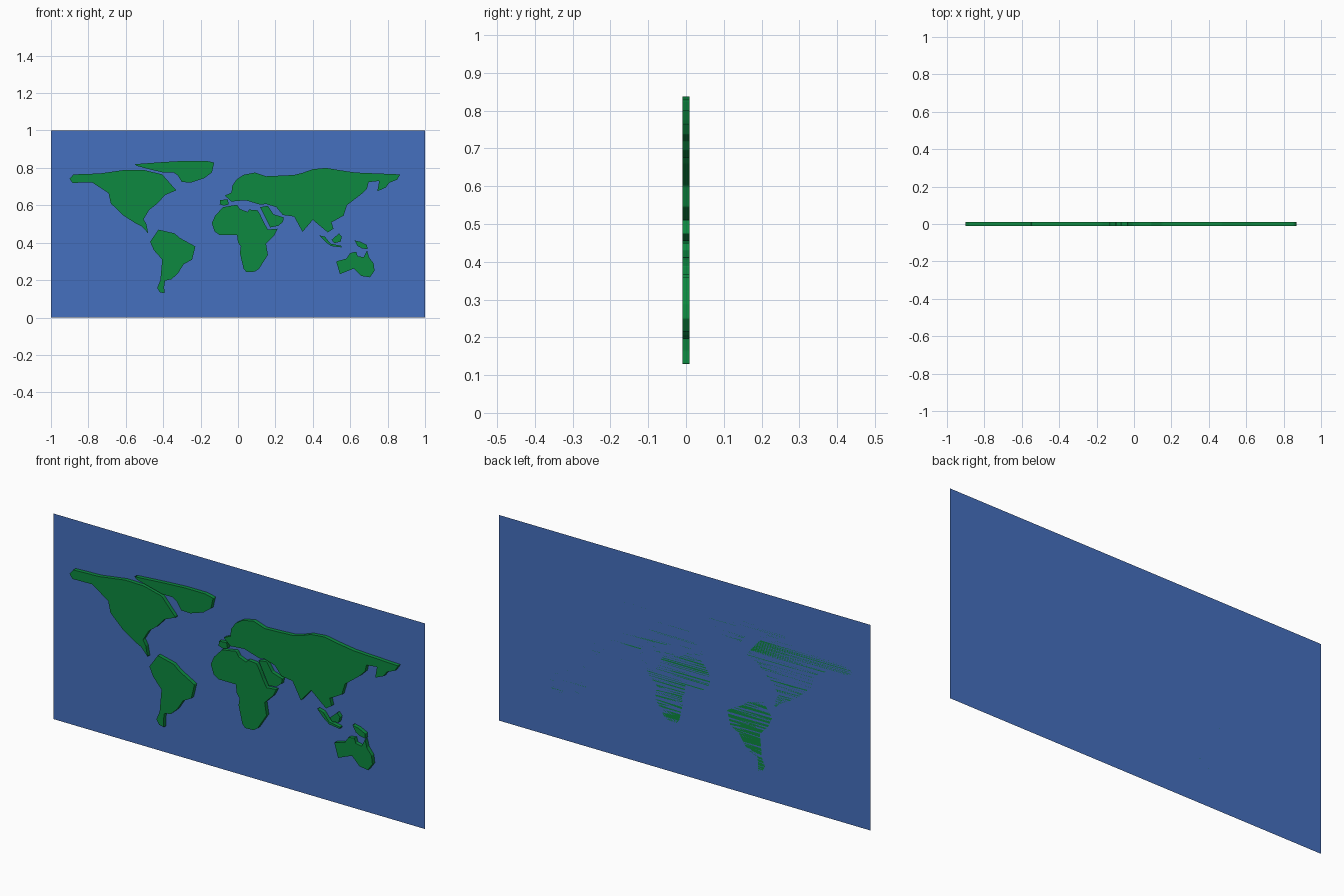
import bpy
from math import pi
from mathutils import Vector

HALF = 0.0095  # half thickness of the land pieces


def material(name, color):
    m = bpy.data.materials.new(name)
    m.diffuse_color = (*color, 1)
    return m


blue = material("ocean_blue", (0.06, 0.16, 0.52))
green = material("land_green", (0.004, 0.25, 0.05))


def land(name, *outlines):
    """Closed straight-sided curves, filled and extruded, standing upright."""
    cu = bpy.data.curves.new(name, 'CURVE')
    cu.dimensions = '2D'
    cu.fill_mode = 'BOTH'
    cu.extrude = HALF
    cu.resolution_u = 12
    for pts in outlines:
        pts = [Vector((x / 1000, z / 1000, 0)) for x, z in pts]
        sp = cu.splines.new('BEZIER')
        sp.bezier_points.add(len(pts) - 1)
        sp.use_cyclic_u = True
        for i, bp in enumerate(sp.bezier_points):
            p = pts[i]
            bp.handle_left_type = bp.handle_right_type = 'FREE'
            bp.co = p
            bp.handle_left = p.lerp(pts[i - 1], 1 / 3)
            bp.handle_right = p.lerp(pts[(i + 1) % len(pts)], 1 / 3)
    cu.materials.append(green)
    ob = bpy.data.objects.new(name, cu)
    ob.rotation_euler = (pi / 2, 0, 0)
    bpy.context.collection.objects.link(ob)
    return ob


# ocean sheet, flush with the back of the land
me = bpy.data.meshes.new("ocean_panel")
me.from_pydata([(-1, HALF, 0), (1, HALF, 0), (1, HALF, 1), (-1, HALF, 1)], [], [(0, 1, 2, 3)])
me.materials.append(blue)
bpy.context.collection.objects.link(bpy.data.objects.new("ocean_panel", me))

# Americas
land("north_america", [
    (-900, 742), (-880, 765), (-740, 770), (-600, 790), (-500, 788), (-405, 765),
    (-330, 680), (-390, 655), (-430, 610), (-475, 575), (-505, 525), (-490, 500),
    (-480, 450), (-515, 488), (-550, 505), (-612, 545), (-680, 610), (-692, 665),
    (-780, 722), (-885, 720)])
land("arctic_island", [
    (-550, 820), (-400, 831), (-280, 838), (-170, 838), (-127, 828), (-140, 775),
    (-180, 745), (-250, 722), (-300, 724), (-322, 760), (-345, 775), (-400, 775),
    (-470, 792), (-540, 810)])
land("south_america", [
    (-425, 470), (-340, 450), (-310, 425), (-228, 380), (-245, 310), (-290, 285),
    (-322, 235), (-355, 205), (-390, 197), (-395, 165), (-393, 130), (-418, 135),
    (-432, 158), (-415, 200), (-405, 310), (-450, 360), (-470, 405)])

# Africa and Arabia
land("africa", [
    (-80, 590), (-5, 603), (10, 580), (50, 565), (60, 577), (105, 573), (120, 548),
    (140, 505), (160, 470), (212, 475), (195, 440), (150, 395), (160, 335), (112, 260),
    (90, 245), (45, 243), (30, 260), (10, 345), (15, 380), (0, 400), (-5, 442),
    (-100, 442), (-125, 460), (-140, 505), (-122, 545)])
land("arabia", [
    (118, 590), (160, 597), (190, 552), (245, 535), (240, 510), (215, 490), (172, 482),
    (140, 545)])

# Europe and Asia
land("eurasia", [
    (-70, 652), (-35, 668), (-30, 705), (-8, 738), (30, 763), (90, 775), (150, 755),
    (300, 762), (350, 775), (400, 793), (470, 800), (540, 788), (630, 775), (868, 765),
    (850, 737), (808, 720), (790, 695), (745, 675), (755, 730), (698, 724), (690, 690),
    (660, 660), (582, 600), (565, 545), (520, 520), (500, 510), (510, 475), (480, 455),
    (400, 522), (345, 458), (300, 540), (240, 548), (205, 590), (150, 607), (120, 603),
    (40, 627), (-35, 620)])
land("iberia", [
    (-95, 628), (-55, 632), (-50, 605), (-75, 598), (-98, 605)])

# southern islands
land("south_east_islands",
     [(433, 440), (465, 432), (495, 395), (555, 383), (553, 375), (498, 382), (470, 402)],
     [(500, 415), (540, 450), (555, 432), (548, 405), (515, 398)])
land("eastern_island", [
    (623, 412), (655, 405), (690, 388), (692, 365), (662, 370), (640, 382)])
land("australia", [
    (525, 300), (545, 232), (620, 262), (660, 222), (705, 215), (730, 250), (725, 290),
    (700, 322), (690, 360), (672, 322), (640, 328), (632, 352), (600, 345), (580, 315)])
